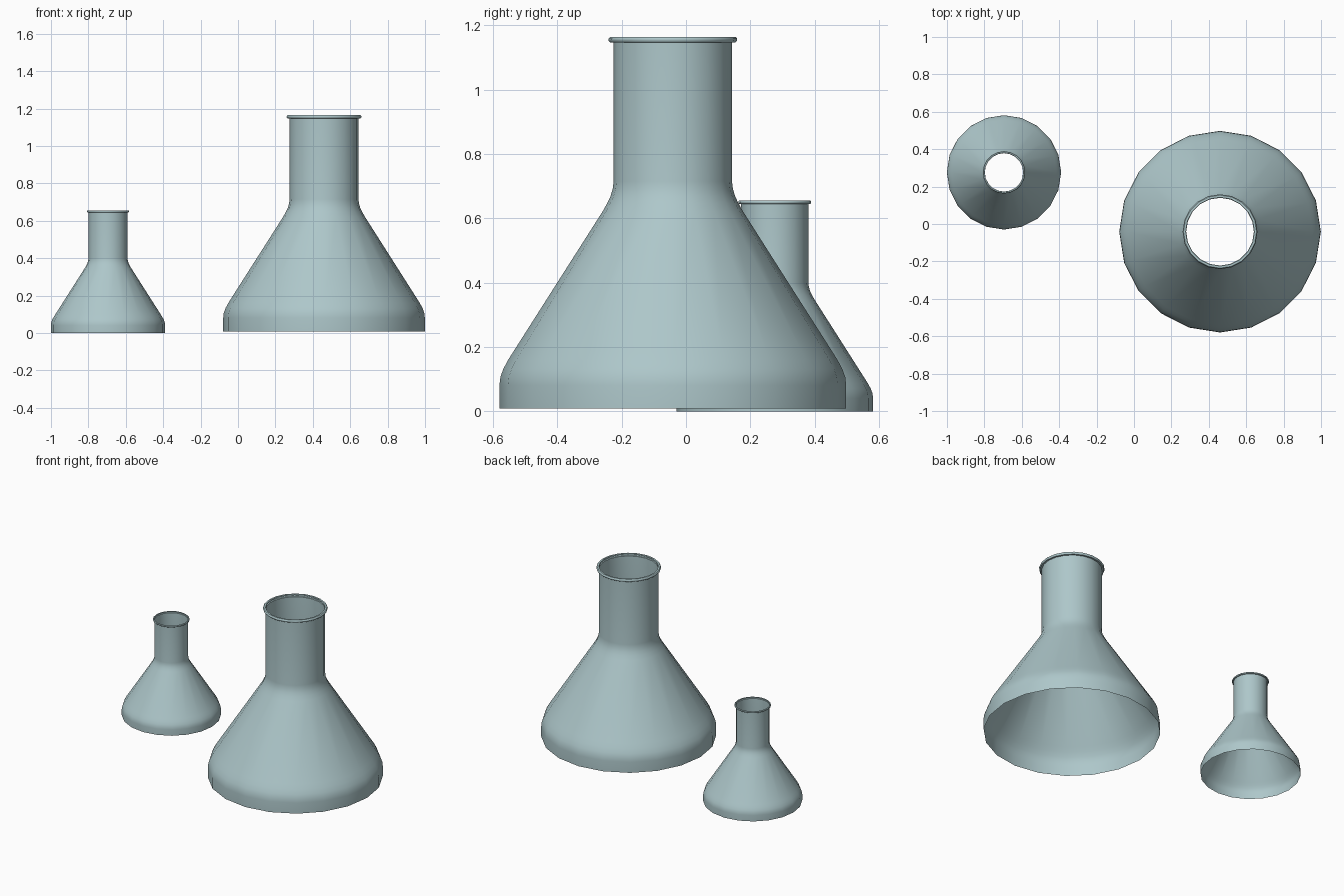
import bpy, bmesh
from math import radians
from mathutils import Matrix, Vector

if "Cube" in bpy.data.objects:
    bpy.data.objects.remove(bpy.data.objects["Cube"])

# Flask outline (radius, height): open base, rounded foot, cone, neck, rolled lip
PROFILE = [
    (0.539, 0.0), (0.539, 0.072), (0.536, 0.098), (0.527, 0.123), (0.512, 0.151),
    (0.495, 0.178), (0.218, 0.613), (0.204, 0.638), (0.194, 0.659), (0.187, 0.682),
    (0.184, 0.706), (0.184, 1.138), (0.195, 1.138), (0.199, 1.142), (0.200, 1.147),
    (0.199, 1.151), (0.195, 1.155), (0.184, 1.155), (0.181, 1.150),
]
SIDES = 20

# Blue-grey glass colour
glass = bpy.data.materials.new("blue_grey_glass")
glass.diffuse_color = (0.42, 0.57, 0.59, 1.0)
glass.use_nodes = True
glass.node_tree.nodes["Principled BSDF"].inputs["Base Color"].default_value = glass.diffuse_color


def flask(name, location, scale):
    bm = bmesh.new()
    verts = [bm.verts.new((r, 0, z)) for r, z in PROFILE]
    edges = [bm.edges.new(pair) for pair in zip(verts, verts[1:])]
    bmesh.ops.spin(bm, geom=verts + edges, axis=(0, 0, 1), cent=(0, 0, 0),
                   angle=radians(360), steps=SIDES, use_duplicate=False)
    bmesh.ops.remove_doubles(bm, verts=bm.verts, dist=0.0005)
    bmesh.ops.recalc_face_normals(bm, faces=bm.faces)
    # Make the open shell face outwards
    bm.normal_update()
    side = max(bm.faces, key=lambda f: f.calc_area())
    c = side.calc_center_median()
    if side.normal.dot(Vector((c.x, c.y, 0))) < 0:
        bmesh.ops.reverse_faces(bm, faces=bm.faces)
    bmesh.ops.transform(bm, matrix=Matrix.Scale(scale, 4), verts=bm.verts)
    mesh = bpy.data.meshes.new(name)
    bm.to_mesh(mesh)
    bm.free()
    mesh.materials.append(glass)
    obj = bpy.data.objects.new(name, mesh)
    bpy.context.collection.objects.link(obj)
    obj.location = location
    bpy.ops.object.select_all(action='DESELECT')
    obj.select_set(True)
    bpy.context.view_layer.objects.active = obj
    bpy.ops.object.shade_smooth_by_angle(angle=radians(40))
    return obj


# Two flasks of the same shape
flask("large_flask", (0.46, -0.041, 0.009), 1.0)
flask("small_flask", (-0.695, 0.276, 0.0), 0.567)
